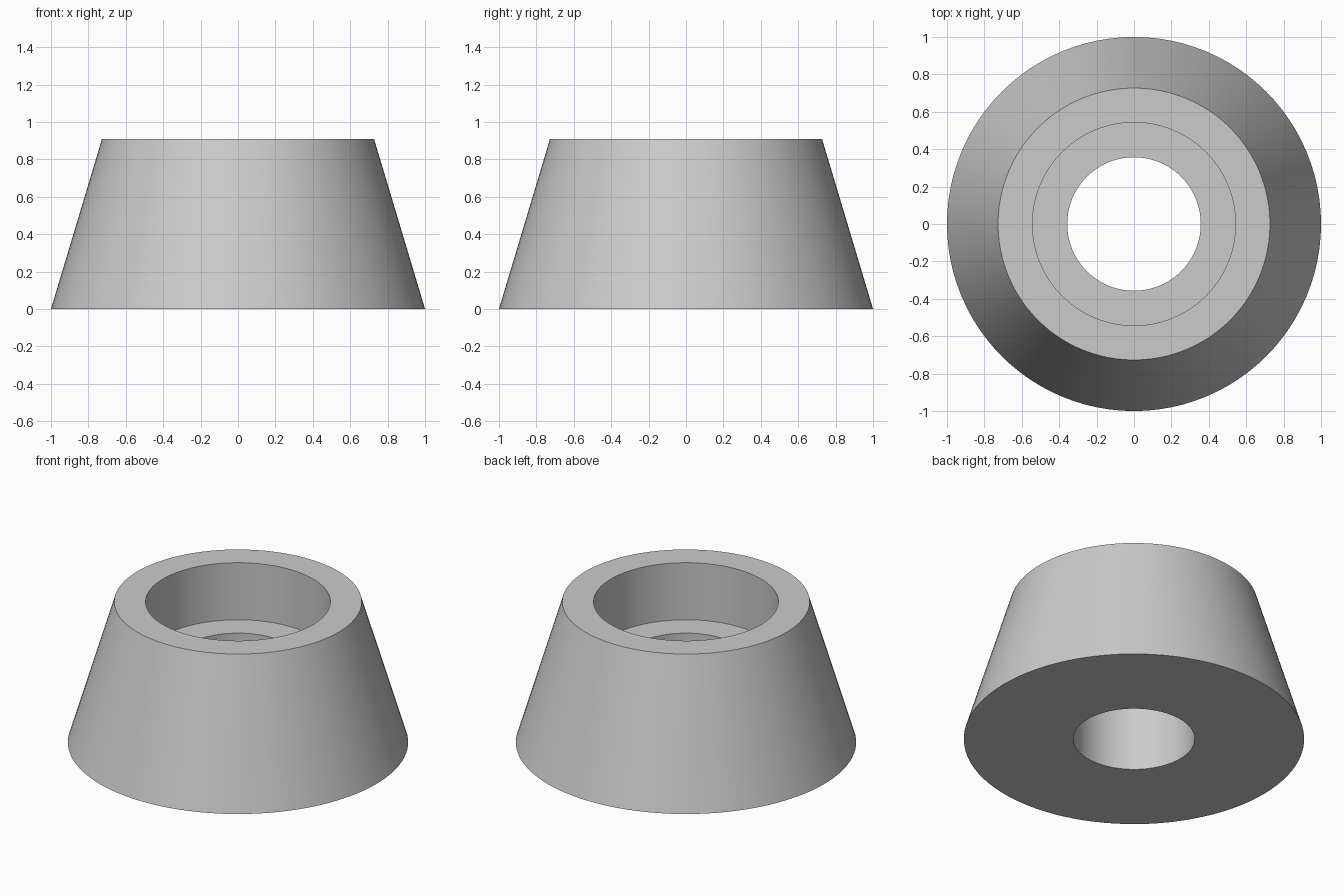
import bpy, bmesh, math
from mathutils import Matrix

cube = bpy.data.objects.get("Cube")
if cube:
    bpy.data.objects.remove(cube, do_unlink=True)

SEGMENTS = 96

# Plain grey material
grey = bpy.data.materials.new("plain_grey")
grey.use_nodes = True
colour = (0.6, 0.6, 0.6, 1)
grey.diffuse_color = colour
grey.node_tree.nodes["Principled BSDF"].inputs["Base Color"].default_value = colour

# Closed cross-section: base, tapered wall, rim, recess, floor ledge, bolt hole
profile = [(0.357, 0), (1, 0), (0.727, 0.91), (0.543, 0.91),
           (0.543, 0.54), (0.357, 0.54)]

# Revolve the cross-section into rings and bridge them with quads
bm = bmesh.new()
rings = []
for i in range(SEGMENTS):
    turn = Matrix.Rotation(2 * math.pi * i / SEGMENTS, 3, 'Z')
    rings.append([bm.verts.new((turn.col[0] * r) + turn.col[2] * z) for r, z in profile])
for i, ring in enumerate(rings):
    following = rings[(i + 1) % SEGMENTS]
    for j in range(len(profile)):
        k = (j + 1) % len(profile)
        bm.faces.new((ring[j], following[j], following[k], ring[k]))
bmesh.ops.recalc_face_normals(bm, faces=bm.faces)

mesh = bpy.data.meshes.new("tapered_foot")
bm.to_mesh(mesh)
bm.free()
mesh.materials.append(grey)
foot = bpy.data.objects.new("tapered_foot", mesh)
bpy.context.collection.objects.link(foot)

# Smooth walls with crisp rims
bpy.ops.object.select_all(action='DESELECT')
foot.select_set(True)
bpy.context.view_layer.objects.active = foot
bpy.ops.object.shade_smooth_by_angle(angle=math.radians(30))
